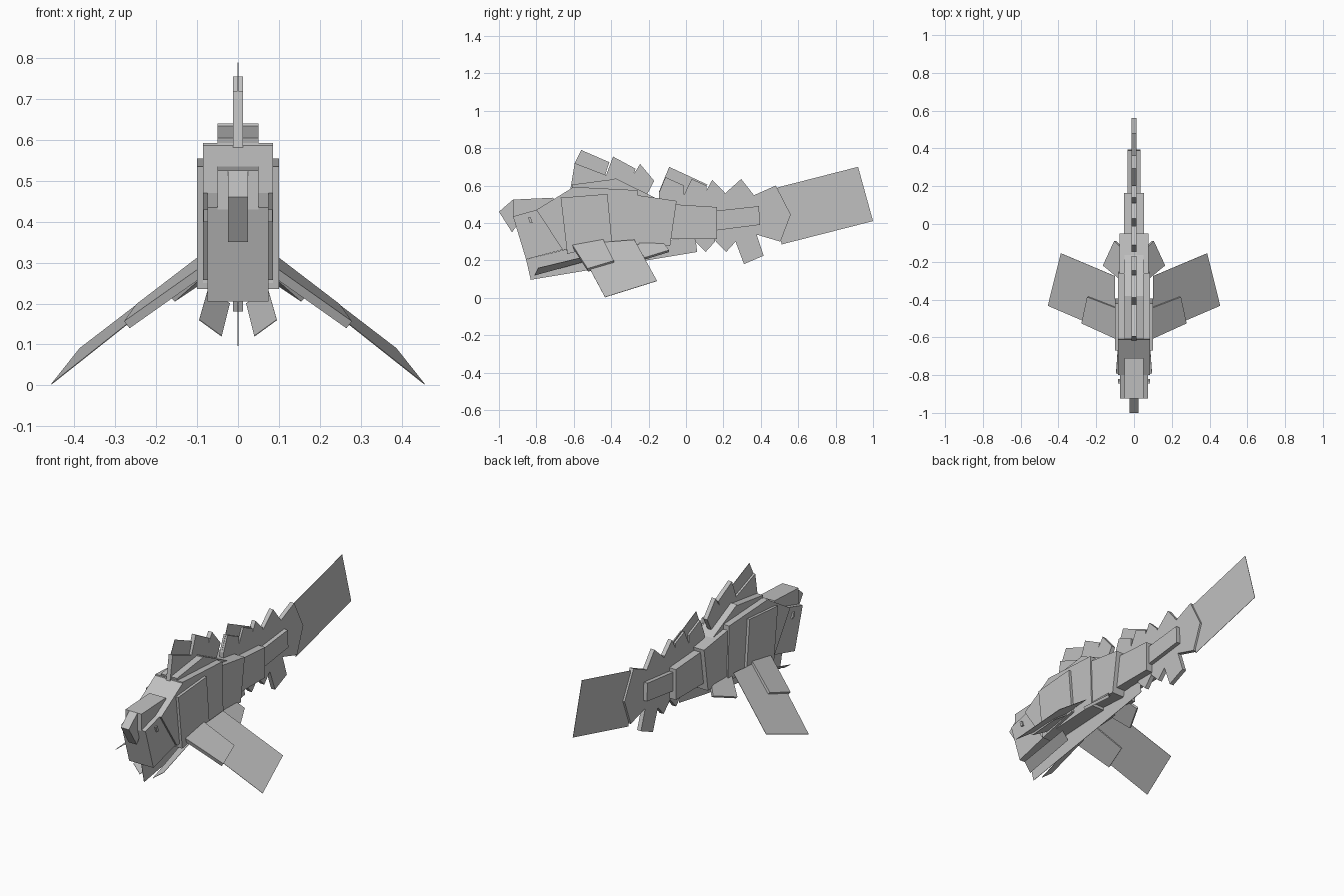
import bpy
import bmesh
from mathutils import Vector

cube = bpy.data.objects.get("Cube")
if cube:
    bpy.data.objects.remove(cube, do_unlink=True)

GREY = (0.53, 0.53, 0.53, 1.0)
material = bpy.data.materials.new("plain grey")
material.use_nodes = True
material.diffuse_color = GREY
material.node_tree.nodes["Principled BSDF"].inputs["Base Color"].default_value = GREY

THIN = 0.001    # half thickness of the fin membranes
SPINE = 0.012   # half thickness of the spine plates


def prism(name, lower, upper):
    """Closed solid between two matching polygons."""
    bm = bmesh.new()
    a = [bm.verts.new(p) for p in lower]
    b = [bm.verts.new(p) for p in upper]
    bm.faces.new(a)
    bm.faces.new(b[::-1])
    for i in range(len(a)):
        j = (i + 1) % len(a)
        bm.faces.new((a[i], b[i], b[j], a[j]))
    bmesh.ops.recalc_face_normals(bm, faces=bm.faces[:])
    mesh = bpy.data.meshes.new(name)
    bm.to_mesh(mesh)
    bm.free()
    mesh.materials.append(material)
    obj = bpy.data.objects.new(name, mesh)
    bpy.context.scene.collection.objects.link(obj)
    return obj


def slab(name, half, *profile):
    """Side profile of (y, z) points, extruded evenly across the body."""
    return prism(name, [(-half, y, z) for y, z in profile],
                 [(half, y, z) for y, z in profile])


def paired_panel(name, thickness, *corners):
    """Flat tilted panel built on both sides of the body."""
    for label, side in (("left", 1), ("right", -1)):
        pts = [Vector((side * x, y, z)) for x, y, z in corners]
        normal = (pts[2] - pts[0]).cross(pts[3] - pts[1]).normalized()
        offset = normal * thickness / 2
        prism(label + "_" + name, [p - offset for p in pts], [p + offset for p in pts])


# Head
slab("nose", 0.025, (-1, .46), (-.925, .525), (-.86, .45), (-.93, .35))
slab("snout_top", 0.05, (-.925, .525), (-.71, .535), (-.7, .45), (-.925, .43))
slab("muzzle", 0.075, (-.925, .435), (-.8, .47), (-.66, .257), (-.855, .205))
slab("head_back", 0.085, (-.8, .47), (-.6, .593), (-.6, .26), (-.66, .257))
paired_panel("eye", 0.012, (.078, -.845, .43), (.078, -.83, .43),
             (.078, -.82, .4), (.078, -.835, .4))

# Body core and overlapping armour plates
slab("body_core", 0.085, (-.61, .593), (-.26, .575), (-.25, .27), (-.64, .25))
slab("front_armour", 0.1, (-.67, .535), (-.42, .555), (-.395, .29), (-.635, .235))
slab("middle_armour", 0.077, (-.27, .55), (-.05, .518), (-.085, .278), (-.275, .288))
slab("rear_armour", 0.053, (-.07, .5), (.165, .485), (.165, .315), (-.09, .315))
slab("tail_armour", 0.035, (.16, .465), (.39, .49), (.395, .39), (.16, .36))
slab("tail_core", SPINE, (-.1, .5), (.3, .52), (.48, .6), (.56, .445), (.37, .335), (.05, .32))

# Ridge plates on the back
slab("front_ridge", 0.05, (-.61, .605), (-.38, .635), (-.37, .58), (-.6, .56))
slab("rear_ridge", 0.05, (-.38, .64), (-.155, .53), (-.18, .49), (-.4, .585))

# Front dorsal fin
slab("front_dorsal_base", SPINE, (-.595, .72), (-.4, .645), (-.4, .57), (-.62, .57))
slab("front_dorsal_membrane", THIN, (-.61, .6), (-.595, .72), (-.56, .79), (-.41, .725), (-.45, .6))
slab("second_dorsal_plate", SPINE, (-.44, .62), (-.39, .755), (-.27, .69), (-.31, .57))
slab("third_dorsal_plate", SPINE, (-.32, .6), (-.245, .715), (-.17, .625), (-.22, .53))

# Rear dorsal fin
slab("rear_dorsal_membrane", THIN, (-.145, .565), (-.09, .7), (.115, .605), (.03, .5))
spines = [("first", -.145, .56, -.11, .645, -.01, .6),
          ("second", -.02, .53, .03, .635, .11, .6),
          ("third", .08, .52, .14, .63, .205, .565),
          ("fourth", .2, .55, .295, .635, .37, .54)]
for label, y, z, peak_y, peak_z, back_y, back_z in spines:
    slab(label + "_rear_dorsal_plate", SPINE, (y, z), (peak_y, peak_z),
         (back_y, back_z), (back_y, .45), (y, .45))

# Tail fin and underside spines
slab("tail_fin", THIN, (.49, .59), (.92, .7), (1, .41), (.51, .285))
for label, y in (("first", .04), ("second", .15)):
    slab(label + "_lower_spine", SPINE, (y, .34), (y + .01, .3), (y + .065, .245),
         (y + .115, .3), (y + .11, .36))
slab("anal_fin", SPINE, (.25, .34), (.31, .18), (.415, .225), (.37, .36))
slab("tail_fin_base", SPINE, (.37, .34), (.505, .3), (.56, .445), (.4, .45))

# Belly keel
slab("belly_keel", THIN, (-.855, .205), (-.83, .096), (.06, .245), (.05, .32), (-.6, .27))

# Paired fins
paired_panel("pectoral_fin", 2 * THIN, (.1, -.585, .285), (.1, -.276, .31),
             (.387, -.155, .09), (.456, -.433, .003))
paired_panel("pectoral_armour", 0.022, (.085, -.61, .28), (.085, -.445, .31),
             (.242, -.385, .19), (.272, -.525, .148))
paired_panel("pelvic_fin", 0.015, (.075, -.29, .285), (.06, -.13, .3),
             (.1, -.09, .25), (.16, -.22, .21))
paired_panel("chin_fin", 2 * THIN, (.04, -.81, .12), (.095, -.79, .16),
             (.075, -.5, .23), (.02, -.52, .2))
